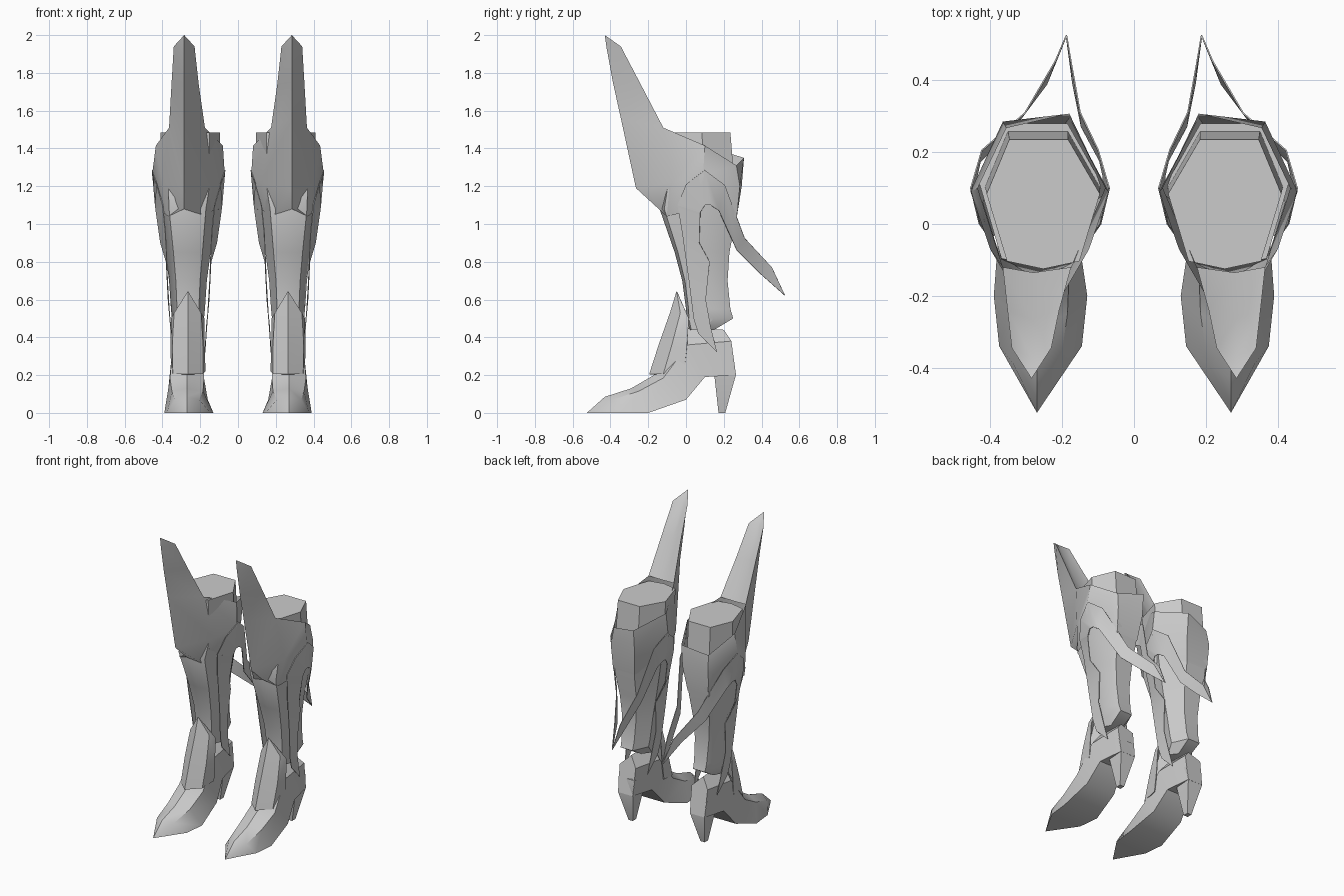
import bpy, bmesh

grey = bpy.data.materials.new("plain grey")
grey.diffuse_color = (0.6, 0.6, 0.6, 1)


def make(name, bm, thickness=0):
    """Turn a bmesh for one boot into a mirrored pair."""
    bmesh.ops.remove_doubles(bm, verts=bm.verts, dist=0.0005)
    bmesh.ops.recalc_face_normals(bm, faces=bm.faces)
    if thickness:
        bmesh.ops.solidify(bm, geom=bm.faces[:], thickness=thickness)
        bmesh.ops.recalc_face_normals(bm, faces=bm.faces)
    me = bpy.data.meshes.new(name)
    bm.to_mesh(me)
    bm.free()
    me.materials.append(grey)
    ob = bpy.data.objects.new(name, me)
    bpy.context.collection.objects.link(ob)
    bpy.context.view_layer.objects.active = ob
    ob.select_set(True)
    bpy.ops.object.shade_smooth_by_angle(angle=0.65)
    ob.select_set(False)
    ob.modifiers.new("pair", 'MIRROR').use_axis[0] = True


def loft(rows, closed=True, caps=True, bm=None):
    """Skin rows of points that all have the same count."""
    bm = bm or bmesh.new()
    rings = [[bm.verts.new(p) for p in r] for r in rows]
    n = len(rings[0])
    for a, b in zip(rings, rings[1:]):
        for i in range(n if closed else n - 1):
            j = (i + 1) % n
            bm.faces.new((a[i], a[j], b[j], b[i]))
    if caps:
        bm.faces.new(rings[0])
        bm.faces.new(rings[-1])
    return bm


# Leg and cuff: seven-sided rings with a front ridge and flat back
SHAPE = [(.5, 0), (.82, .06), (1, .58), (.8, 1), (.28, 1), (0, .58), (.18, .06)]
LEG = [(1.2, .09, .43, -.12, .28),
       (1.08, .115, .42, -.14, .275), (.85, .145, .385, -.06, .23),
       (.7, .165, .365, -.02, .22), (.55, .175, .355, 0, .235),
       (.5, .18, .35, 0, .25), (.44, .19, .34, .02, .15)]
CUFF = [(1.485, .095, .41, -.125, .235), (1.15, .095, .415, -.11, .262)]
for name, table in (("leg", LEG), ("thigh_cuff", CUFF)):
    make(name, loft([[(x0 + (x1 - x0) * u, y0 + (y1 - y0) * v, z) for u, v in SHAPE]
                     for z, x0, x1, y0, y1 in table]))


# Knee guard: ridge, then diagonal and side pairs as (inner x, outer x, y, z), two back points
def guard_row(ridge, diag, side, back_in, back_out):
    return [back_in, (side[0], *side[2:]), (diag[0], *diag[2:]), (.285, *ridge),
            (diag[1], *diag[2:]), (side[1], *side[2:]), back_out]


bm = loft([
    guard_row((-.145, 1.08), (.19, .37, -.1, 1.04), (.115, .42, .06, 1.08),
              (.2, .268, 1.03), (.36, .268, 1.03)),
    guard_row((-.265, 1.19), (.125, .40, -.07, 1.22), (.07, .455, .09, 1.26),
              (.18, .295, 1.2), (.365, .285, 1.2)),
    guard_row((-.345, 1.56), (.175, .365, -.12, 1.51), (.08, .435, .1, 1.415),
              (.18, .307, 1.35), (.355, .267, 1.31))], caps=False)
# Spike rising from the guard: front ridge, side edges, hollowed back
loft([[(.285, -.345, 1.56), (.365, -.12, 1.51), (.28, -.135, 1.5), (.175, -.12, 1.51)],
      [(.285, -.387, 1.75), (.352, -.24, 1.74), (.285, -.265, 1.74), (.208, -.24, 1.74)],
      [(.285, -.42, 1.93), (.34, -.345, 1.94), (.285, -.37, 1.94), (.23, -.345, 1.94)],
      [(.285, -.43, 2.0)] * 4], caps=False, bm=bm)
make("knee_guard", bm)

# Shoe: rings of sole, shoulders and top ridge, toe to heel
# (inner x, outer x, y, z) of sole, of shoulders, then (y, z) of the ridge
SHOE = [((.145, .375, -.34, 0), (.205, .335, -.39, .07), (-.43, .085)),
        ((.13, .39, -.2, 0), (.185, .35, -.25, .115), (-.29, .13)),
        ((.16, .375, 0, .07), (.18, .36, -.12, .185), (-.17, .2)),
        ((.185, .355, .1, .19), (.19, .345, .01, .36), (-.01, .45)),
        ((.215, .325, .265, .2), (.21, .33, .24, .38), (.2, .44))]
rows = [[(.27, -.525, 0)] * 5]
for s, t, r in SHOE:
    rows.append([(s[0], *s[2:]), (s[1], *s[2:]), (t[1], *t[2:]), (.27, *r), (t[0], *t[2:])])
bm = loft(rows, caps=False)
bmesh.ops.holes_fill(bm, edges=[e for e in bm.edges if e.is_boundary and e.calc_length() > .001])
make("shoe", bm)

# Tapered heel
make("heel", loft([[(.27 - w, y0, z), (.27 + w, y0, z), (.27 + w, y1, z), (.27 - w, y1, z)]
                   for z, w, y0, y1 in [(.3, .06, .13, .25), (.2, .055, .15, .264), (0, .016, .172, .208)]]))

# Pointed ankle guard wrapped around the front
make("ankle_guard", loft([
    [(.172, -.01, .22), (.185, -.12, .207), (.265, -.195, .205), (.345, -.12, .207), (.355, -.01, .22)],
    [(.176, .005, .35), (.185, -.075, .36), (.265, -.145, .36), (.348, -.075, .36), (.357, .005, .35)],
    [(.178, .015, .5), (.195, -.03, .53), (.265, -.085, .53), (.338, -.03, .53), (.355, .015, .5)],
    [(.265, -.05, .645)] * 5], closed=False, caps=False), .005)


# Side arch: a blade sweeping back plus a pointed strip down the calf.
# Points are (outer x, y, z); the inner copy is reflected across the leg.
def reflect(rows):
    return [[(.527 - x, y, z) for x, y, z in row] for row in rows]


TIP = [(.19, .525, .62)] * 2
ARCH = [[(.40, -.045, 1.1), (.435, .075, 1.06)], [(.432, 0, 1.21), (.44, .1, 1.1)],
        [(.456, .1, 1.285), (.44, .13, 1.1)], [(.425, .206, 1.206), (.43, .175, 1.07)]]
OUTER_END = [[(.305, .31, .926), (.335, .27, .86)], [(.22, .455, .77), (.245, .39, .74)], TIP]
INNER_END = [[(.152, .31, .926), (.148, .27, .86)], [(.178, .455, .77), (.172, .39, .74)], TIP]
STRIP = [[(.40, -.045, 1.1), (.435, .075, 1.06)], [(.385, -.02, .95), (.412, .07, .9)],
         [(.375, .015, .7), (.382, .125, .8)], [(.363, .04, .5), (.372, .105, .6)],
         [(.357, .065, .42), (.358, .13, .46)], [(.35, .165, .32)] * 2]
for name, rows in (("outer_blade", ARCH + OUTER_END), ("inner_blade", reflect(ARCH) + INNER_END),
                   ("outer_strip", STRIP), ("inner_strip", reflect(STRIP))):
    make(name, loft(rows, closed=False, caps=False), .004)
